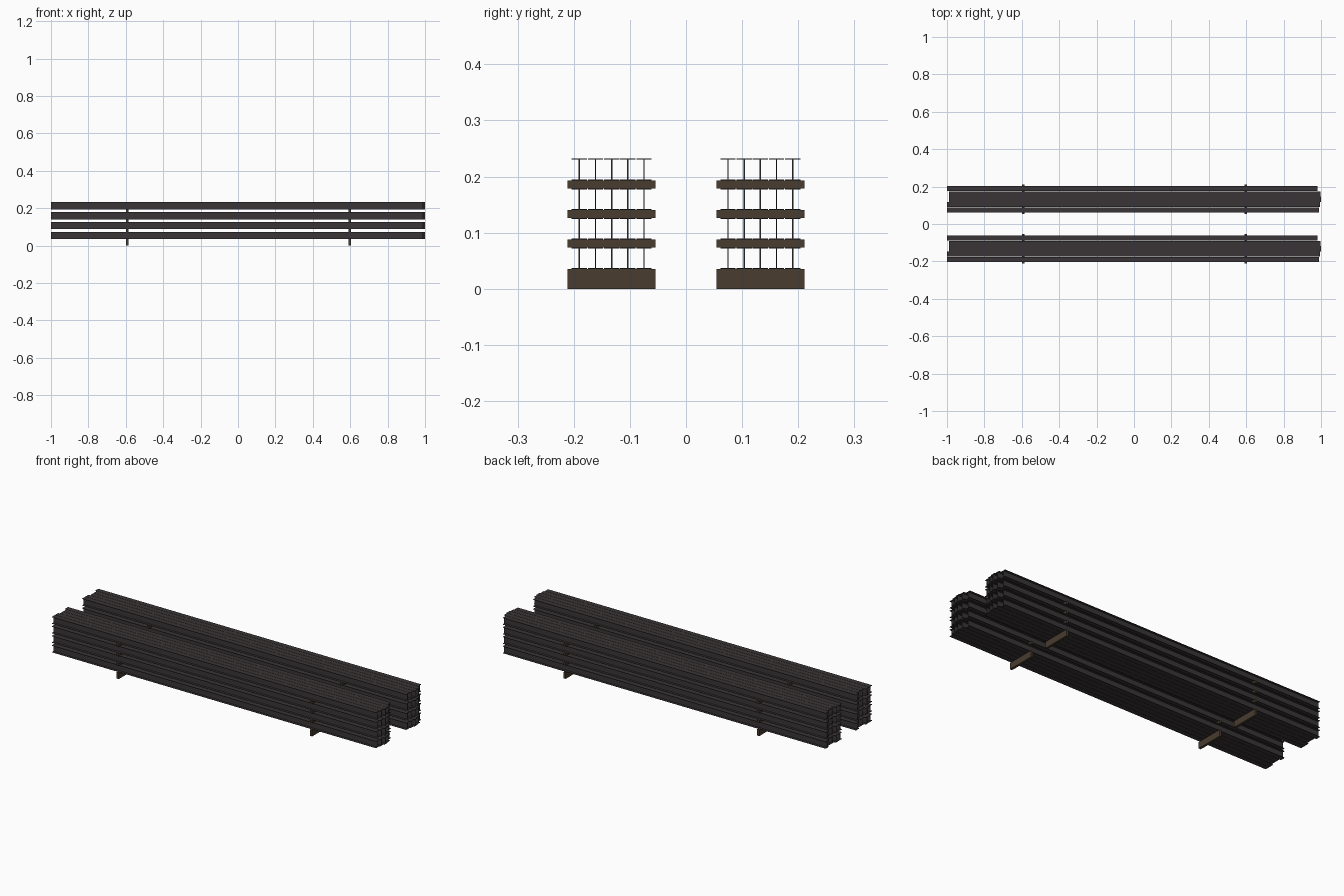
import bpy, bmesh

if "Cube" in bpy.data.objects:
    bpy.data.objects.remove(bpy.data.objects["Cube"])

BASE_H, BEAM_H, PITCH = 0.035, 0.0385, 0.0528   # bottom block, beam height, layer pitch
FLANGE_W, FLANGE_T, WEB_T = 0.0274, 0.0018, 0.0022
ROW_PITCH, STACK_Y = 0.0288, 0.1325
LAYERS = 4
# x extents of the staggered beams, from the front row to the back row
ROW_SPANS = [(-1.0, 0.99), (-1.0, 0.995), (-0.99, 1.0), (-0.99, 0.996), (-1.0, 0.982)]


def material(name, rgb):
    m = bpy.data.materials.new(name)
    m.diffuse_color = (*rgb, 1)
    m.use_nodes = True
    m.node_tree.nodes["Principled BSDF"].inputs["Base Color"].default_value = m.diffuse_color
    return m


STEEL = material("dark_steel", (0.042, 0.036, 0.037))
WOOD = material("dark_wood", (0.065, 0.045, 0.028))


def add(name, mesh, loc):
    ob = bpy.data.objects.new(name, mesh)
    ob.location = loc
    bpy.context.collection.objects.link(ob)
    return ob


def beam_mesh(name, x0, x1):
    """I-section extruded along x, standing on z = 0."""
    f, w, t, h = FLANGE_W / 2, WEB_T / 2, FLANGE_T, BEAM_H
    half = [(f, 0), (f, t), (w, t), (w, h - t), (f, h - t), (f, h)]
    section = half + [(-y, z) for y, z in reversed(half)]
    bm = bmesh.new()
    face = bm.faces.new([bm.verts.new((x0, y, z)) for y, z in section])
    ext = bmesh.ops.extrude_face_region(bm, geom=[face], use_keep_orig=True)
    verts = [g for g in ext["geom"] if isinstance(g, bmesh.types.BMVert)]
    bmesh.ops.translate(bm, vec=(x1 - x0, 0, 0), verts=verts)
    bmesh.ops.recalc_face_normals(bm, faces=bm.faces)
    me = bpy.data.meshes.new(name)
    bm.to_mesh(me)
    bm.free()
    me.materials.append(STEEL)
    return me


def spacer_mesh(name, height):
    """Timber bar lying along y, standing on z = 0."""
    bm = bmesh.new()
    bmesh.ops.create_cube(bm, size=1)
    bmesh.ops.scale(bm, vec=(0.013, 0.157, height), verts=bm.verts)
    bmesh.ops.translate(bm, vec=(0, 0, height / 2), verts=bm.verts)
    me = bpy.data.meshes.new(name)
    bm.to_mesh(me)
    bm.free()
    me.materials.append(WOOD)
    return me


beams = [beam_mesh(f"beam_row_{i}", *s) for i, s in enumerate(ROW_SPANS)]
base_block = spacer_mesh("base_block", BASE_H)
spacer = spacer_mesh("spacer", PITCH - BEAM_H)

# two identical stacks of beams
for side, sy in (("front", -STACK_Y), ("back", STACK_Y)):
    for layer in range(LAYERS):
        z = BASE_H + layer * PITCH
        # five beams side by side
        for row, me in enumerate(beams):
            add(f"{side}_beam_{layer}_{row}", me, (0, sy + (row - 2) * ROW_PITCH, z))
        # timber bars beneath the layer
        for x in (-0.591, 0.597):
            if layer == 0:
                add(f"{side}_base_block", base_block, (x, sy, 0))
            else:
                add(f"{side}_spacer_{layer}", spacer, (x, sy, z - (PITCH - BEAM_H)))
